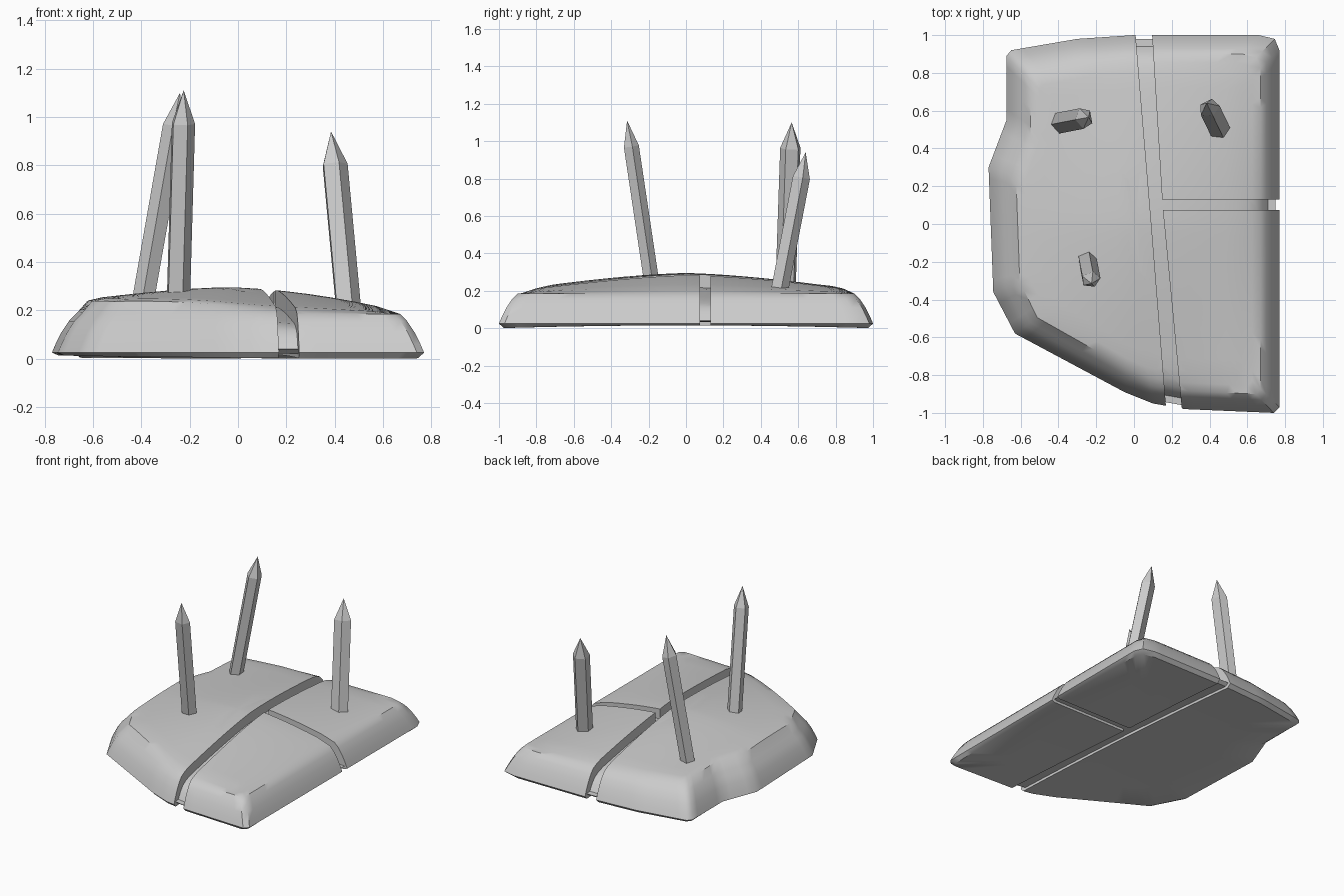
import bpy, bmesh, math
from mathutils import Vector

if "Cube" in bpy.data.objects:
    bpy.data.objects.remove(bpy.data.objects["Cube"])

OUTLINE = [(-.65, .92), (-.675, .89), (-.675, .55), (-.77, .30), (-.745, -.36), (-.63, -.58),
           (-.05, -.89), (.10, -.95), (.27, -.98), (.74, -1), (.77, -.97), (.77, .92),
           (.745, .98), (.66, 1), (0, 1), (-.3, .98)]
# inset distance and height of the rounded edge
EDGE = [(0, .025), (.015, .06), (.04, .11), (.07, .155), (.10, .185)]


def make_object(name, bm):
    bmesh.ops.recalc_face_normals(bm, faces=bm.faces)
    me = bpy.data.meshes.new(name)
    bm.to_mesh(me)
    bm.free()
    ob = bpy.data.objects.new(name, me)
    bpy.context.collection.objects.link(ob)
    return ob


def dome(x, y):
    rim = .205 - .025 * x
    bx = max(0, 1 - abs((x + .05) / .75) ** 1.6)
    by = max(0, 1 - abs(y / .9) ** 1.5)
    return rim + (.295 - rim) * bx * by


def resample(step=.06):
    pts = []
    for a, b in zip(OUTLINE, OUTLINE[1:] + OUTLINE[:1]):
        a, b = Vector(a), Vector(b)
        n = max(1, round((b - a).length / step))
        pts += [a.lerp(b, i / n) for i in range(n)]
    return pts


def slab(name, inset=0, drop=0, bottom=0):
    """Domed slab made of rings running from underside over the edge to the crown."""
    bm = bmesh.new()
    pts = resample()

    def ring(d, zf):
        return [bm.verts.new((p.x * (1 - d / .77), p.y * (1 - d), zf(p.x * (1 - d / .77), p.y * (1 - d))))
                for p in pts]
    under = lambda x, y: bottom + .015 * (1 - y * y)
    rings = [ring(d, under) for d in (.72, .5, .25, inset + .025)]
    for d, z in EDGE:
        rings.append(ring(d + inset, lambda x, y, z=z: max(z - drop, bottom + .02 + d * .05)))
    for d in (.145, .2, .28, .38, .48, .58, .68, .74):
        k = -.006 if d < .15 else 0
        rings.append(ring(d + (inset if d < .7 else 0), lambda x, y, k=k: dome(x, y) + k - drop))
    n = len(pts)
    for r, s in zip(rings, rings[1:]):
        for i in range(n):
            bm.faces.new((r[i], r[(i + 1) % n], s[(i + 1) % n], s[i]))
    for r, z in ((rings[0], bottom + .015), (rings[-1], dome(0, 0) - drop)):
        c = bm.verts.new((0, 0, z))
        for i in range(n):
            bm.faces.new((r[i], r[(i + 1) % n], c))
    return make_object(name, bm)


def prism(name, pts, z0, z1):
    bm = bmesh.new()
    lo = [bm.verts.new((x, y, z0)) for x, y in pts]
    hi = [bm.verts.new((x, y, z1)) for x, y in pts]
    n = len(pts)
    bm.faces.new(lo)
    bm.faces.new(hi)
    for i in range(n):
        bm.faces.new((lo[i], lo[(i + 1) % n], hi[(i + 1) % n], hi[i]))
    return make_object(name, bm)


def cut(ob, cutter):
    m = ob.modifiers.new("cut", 'BOOLEAN')
    m.operation, m.solver, m.object = 'DIFFERENCE', 'EXACT', cutter
    bpy.context.view_layer.objects.active = ob
    bpy.ops.object.modifier_apply(modifier=m.name)


# slab, with a T-shaped groove whose floor follows a smaller inner slab
body = slab("slab")
core = slab("groove_floor", .02, .07, .018)
groove = prism("groove_cutter",
               [(0, 1.1), (.09, 1.1), (.149, .13), (.9, .13), (.9, .075), (.153, .075),
                (.265, -1.1), (.18, -1.1), (.092, 0)], -.2, .6)
cut(groove, core)
cut(body, groove)
for helper in (core, groove):
    bpy.data.objects.remove(helper)
bpy.ops.object.select_all(action='DESELECT')
body.select_set(True)
bpy.context.view_layer.objects.active = body
bpy.ops.object.shade_smooth_by_angle(angle=math.radians(38))


# leaning five-sided spikes with pointed tips
def spike(name, base, tip, turn, r=.058):
    bm = bmesh.new()
    base, tip = Vector(base), Vector(tip)
    axis = (tip - base).normalized()
    rot = axis.to_track_quat('Z', 'Y')
    rings = []
    for c in (base, tip - axis * .14):
        rings.append([bm.verts.new(c + rot @ Vector((r * math.cos(a), r * .82 * math.sin(a), 0)))
                      for a in (turn + i * math.tau / 5 for i in range(5))])
    top = bm.verts.new(tip)
    lo, hi = rings
    bm.faces.new(lo)
    for i in range(5):
        j = (i + 1) % 5
        bm.faces.new((lo[i], lo[j], hi[j], hi[i]))
        bm.faces.new((hi[i], hi[j], top))
    make_object(name, bm)


spike("left_back_spike", (-.395, .535, .22), (-.24, .565, 1.10), .3)
spike("right_back_spike", (.455, .495, .19), (.385, .64, .94), math.pi / 2)
spike("left_front_spike", (-.25, -.185, .24), (-.225, -.315, 1.11), 1.2, .052)
